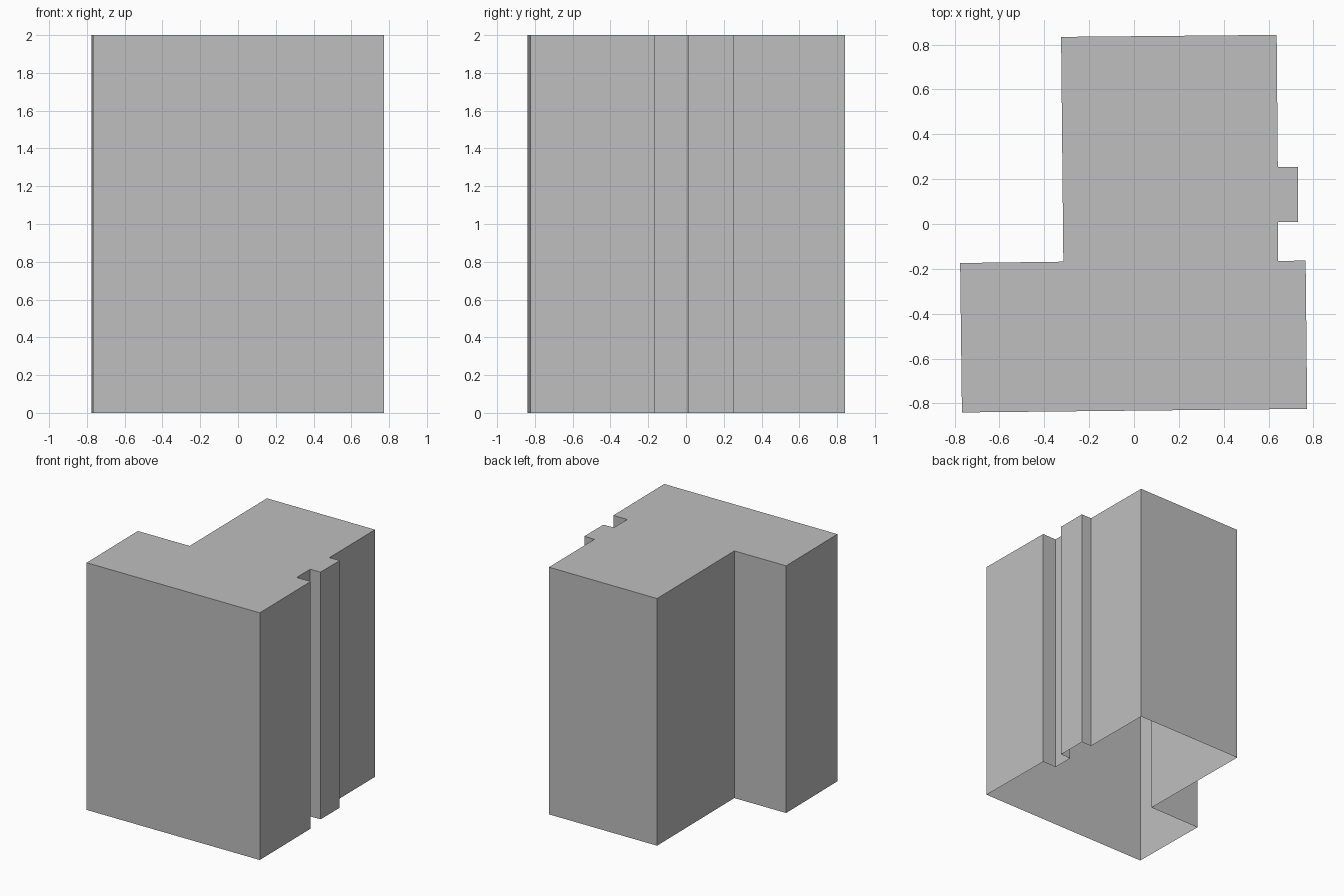
import bpy
import bmesh

HEIGHT = 2.0

cube = bpy.data.objects.get("Cube")
if cube:
    bpy.data.objects.remove(cube, do_unlink=True)

# Single grey finish
grey = bpy.data.materials.new("plain grey")
grey.use_nodes = True
colour = (0.52, 0.52, 0.52, 1.0)
grey.diffuse_color = colour
grey.node_tree.nodes["Principled BSDF"].inputs["Base Color"].default_value = colour

# Footprint, counter-clockwise: front block, chimney-like rib, rear block
footprint = [
    (-0.767, -0.84), (0.772, -0.824), (0.765, -0.163), (0.641, -0.165),
    (0.641, 0.008), (0.732, 0.01), (0.732, 0.255), (0.641, 0.255),
    (0.636, 0.843), (-0.325, 0.834), (-0.315, -0.168), (-0.775, -0.174),
]

# Walls and flat roof as an open-bottomed shell
bm = bmesh.new()
base = [bm.verts.new((x, y, 0)) for x, y in footprint]
top = [bm.verts.new((x, y, HEIGHT)) for x, y in footprint]
for i in range(len(base)):
    j = (i + 1) % len(base)
    bm.faces.new((base[i], base[j], top[j], top[i]))
bm.faces.new(top)

mesh = bpy.data.meshes.new("building_shell")
bm.to_mesh(mesh)
bm.free()
mesh.materials.append(grey)
shell = bpy.data.objects.new("building_shell", mesh)
bpy.context.collection.objects.link(shell)
